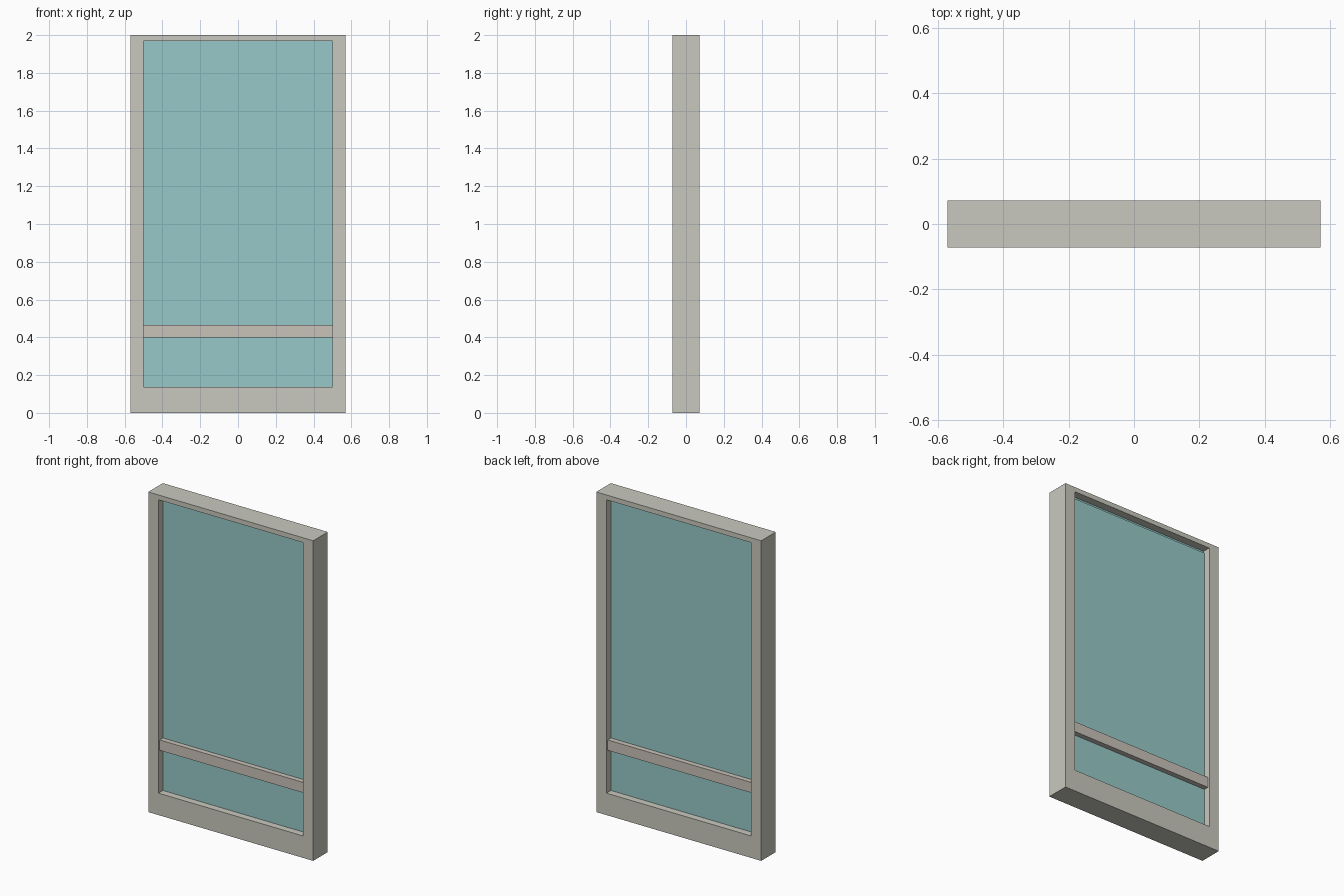
import bpy, bmesh

if "Cube" in bpy.data.objects:
    bpy.data.objects.remove(bpy.data.objects["Cube"])


def srgb(r, g, b):
    f = lambda c: c / 12.92 if c <= 0.04045 else ((c + 0.055) / 1.055) ** 2.4
    return tuple(f(c / 255) for c in (r, g, b)) + (1.0,)


def material(name, rgb):
    m = bpy.data.materials.new(name)
    m.diffuse_color = srgb(*rgb)
    m.use_nodes = True
    m.node_tree.nodes["Principled BSDF"].inputs["Base Color"].default_value = m.diffuse_color
    return m


FRAME = material("warm grey frame", (201, 201, 191))
BAR = material("pinkish grey bar", (201, 194, 185))
GLASS = material("teal glass", (151, 201, 200))


def finish(bm, name, mat):
    bmesh.ops.recalc_face_normals(bm, faces=bm.faces)
    me = bpy.data.meshes.new(name)
    bm.to_mesh(me)
    bm.free()
    me.materials.append(mat)
    ob = bpy.data.objects.new(name, me)
    bpy.context.collection.objects.link(ob)
    return ob


def box(name, half_x, half_y, z0, z1, mat):
    bm = bmesh.new()
    bmesh.ops.create_cube(bm, size=1)
    for v in bm.verts:
        v.co = (v.co.x * 2 * half_x, v.co.y * 2 * half_y,
                z0 + (v.co.z + 0.5) * (z1 - z0))
    return finish(bm, name, mat)


def ring(name, outer, inner, half_y, mat):
    """Rectangular frame; outer and inner are (half_x, z0, z1)."""
    bm = bmesh.new()

    def loop(rect, y):
        hx, z0, z1 = rect
        return [bm.verts.new((x, y, z)) for x, z in
                ((-hx, z0), (hx, z0), (hx, z1), (-hx, z1))]

    loops = [loop(outer, -half_y), loop(outer, half_y),
             loop(inner, half_y), loop(inner, -half_y)]
    for i in range(4):
        a, b = loops[i], loops[(i + 1) % 4]
        for j in range(4):
            k = (j + 1) % 4
            bm.faces.new((a[j], a[k], b[k], b[j]))
    return finish(bm, name, mat)


# One-piece outer frame with a deeper bottom rail
ring("window_frame", (0.57, 0.0, 2.0), (0.50, 0.137, 1.97), 0.072, FRAME)

# Glass panel, with a thin strip filling the slot under the top rail
box("glass_panel", 0.50, 0.028, 0.137, 1.957, GLASS)
box("glass_top_strip", 0.50, 0.022, 1.957, 1.97, GLASS)

# Cross bar, set back slightly from the frame faces
box("cross_bar", 0.50, 0.060, 0.40, 0.465, BAR)
